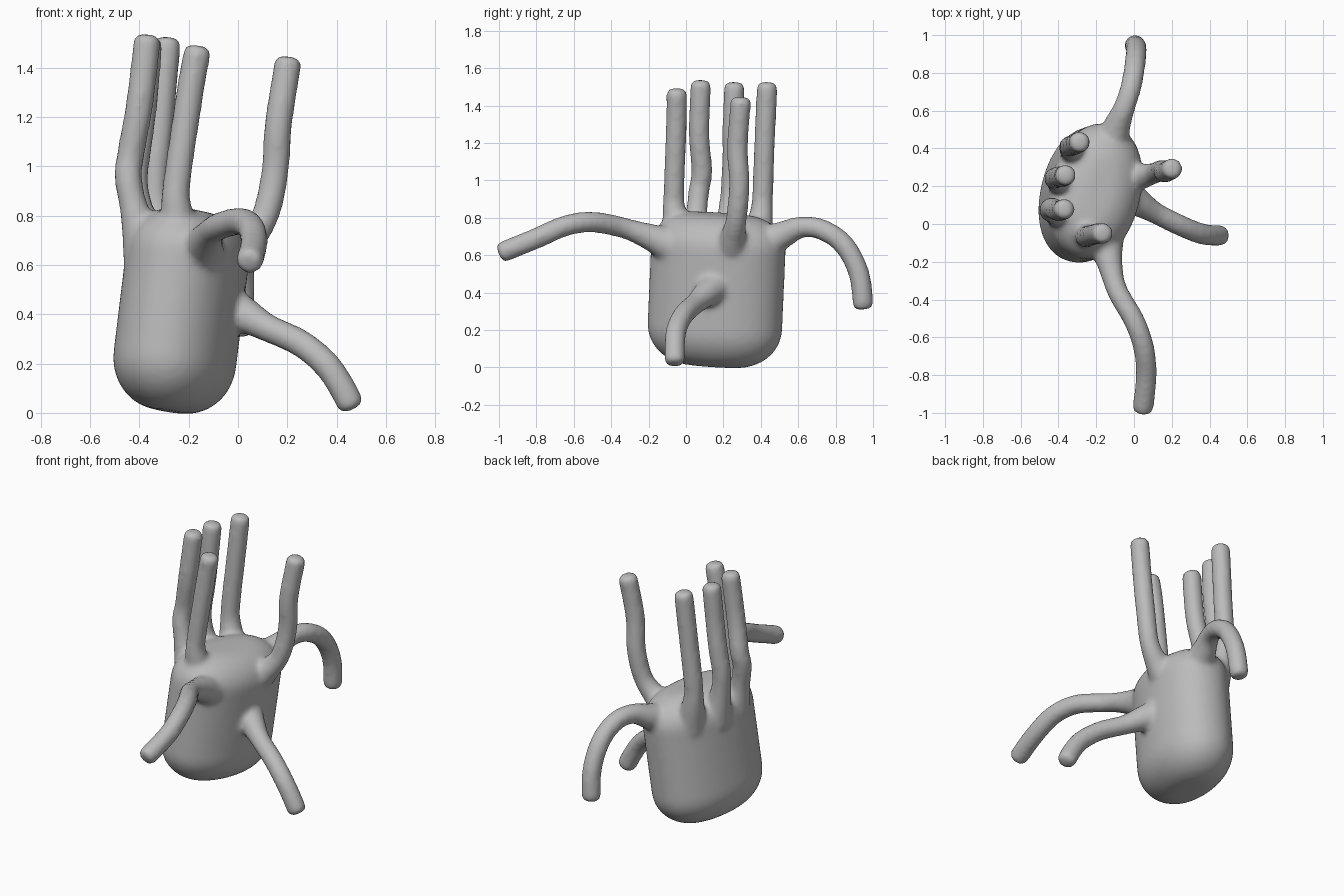
import bpy, bmesh, math
from mathutils import Vector, Matrix

if "Cube" in bpy.data.objects:
    bpy.data.objects.remove(bpy.data.objects["Cube"])

grey = bpy.data.materials.new("plain grey")
grey.diffuse_color = (0.5, 0.5, 0.5, 1)
grey.use_nodes = True
grey.node_tree.nodes["Principled BSDF"].inputs["Base Color"].default_value = grey.diffuse_color
bm = bmesh.new()


def loft(rings):
    """Closed skin through a list of equally sized vertex rings."""
    loops = [[bm.verts.new(p) for p in ring] for ring in rings]
    n = len(loops[0])
    for lo, hi in zip(loops, loops[1:]):
        for i in range(n):
            j = (i + 1) % n
            bm.faces.new((lo[i], lo[j], hi[j], hi[i]))
    bm.faces.new(loops[0][::-1])
    bm.faces.new(loops[-1])


def spline(pts, steps=8):
    """Catmull-Rom samples through the points."""
    p = [Vector(q) for q in pts]
    p = [2 * p[0] - p[1]] + p + [2 * p[-1] - p[-2]]
    out = []
    for a, b, c, d in zip(p, p[1:], p[2:], p[3:]):
        for k in range(steps):
            t = k / steps
            out.append(0.5 * (2 * b + (c - a) * t + (2 * a - 5 * b + 4 * c - d) * t * t
                              + (3 * b - a - 3 * c + d) * t ** 3))
    return out + [p[-2]]


def limb(pts, r=0.056, flare=0.042, sides=20):
    """Round limb, flared at its root and rounded off at its tip."""
    path = spline(pts)
    tip, aim = path[-1], (path[-1] - path[-2]).normalized()
    path = [q for q in path if (tip - q).dot(aim) > 0.04 or (tip - q).length > 0.08]
    radii, run = [], 0
    for i, q in enumerate(path):
        run += (q - path[i - 1]).length if i else 0
        radii.append(r + flare * max(0, 1 - run / 0.26) ** 1.5)
    for back, k in ((0.03, 1), (0.014, 0.93), (0.004, 0.75), (0, 0.5)):
        path.append(tip - aim * back)
        radii.append(r * k)
    rings, side = [], None
    for i, q in enumerate(path):
        d = (path[min(i + 1, len(path) - 1)] - path[max(i - 1, 0)]).normalized()
        side = d.orthogonal() if side is None else side - d * side.dot(d)
        side.normalize()
        up = d.cross(side)
        rings.append([q + radii[i] * (side * math.cos(t) + up * math.sin(t))
                      for t in (2 * math.pi * k / sides for k in range(sides))])
    loft(rings)


# Body: leaning, rounded oval block
A, B, H, N = 0.24, 0.364, 0.82, 48
lean = (Matrix.Translation((-0.232, 0.163, 0.414)) @ Matrix.Rotation(math.radians(7), 4, 'Y')
        @ Matrix.Rotation(math.radians(-2.5), 4, 'X') @ Matrix.Rotation(math.radians(-13), 4, 'Z')
        @ Matrix.Translation((0, 0, -0.41)))
profile = []
for k in range(9):
    a = math.pi / 2 * k / 8
    profile.append((0.21 * (1 - math.cos(a)), 0.19 * (1 - math.sin(a)), 1.25))
for k in range(9):
    a = math.pi / 2 * k / 8
    profile.append((H - 0.18 * (1 - math.sin(a)), 0.19 * (1 - math.cos(a)), 1.15))
power = lambda v: math.copysign(abs(v) ** (2 / 2.15), v)
loft([[lean @ Vector(((A - d) * power(math.cos(t)), (B - d * s) * power(math.sin(t)), z))
       for t in (2 * math.pi * k / N for k in range(N))] for z, d, s in profile])

# Upright limbs
limb([(-0.24, -0.03, 0.66), (-0.25, -0.06, 0.82), (-0.25, -0.065, 0.92),
      (-0.21, -0.055, 1.2), (-0.185, -0.05, 1.36), (-0.16, -0.05, 1.49)])
limb([(-0.37, 0.05, 0.62), (-0.415, 0.055, 0.8), (-0.445, 0.07, 0.95), (-0.435, 0.085, 1.05),
      (-0.40, 0.07, 1.25), (-0.365, 0.08, 1.535)])
limb([(-0.36, 0.22, 0.65), (-0.40, 0.23, 0.8), (-0.42, 0.24, 0.95), (-0.40, 0.25, 1.12),
      (-0.38, 0.25, 1.28), (-0.36, 0.26, 1.525)])
limb([(-0.29, 0.37, 0.65), (-0.33, 0.40, 0.8), (-0.34, 0.41, 0.93),
      (-0.315, 0.42, 1.2), (-0.285, 0.435, 1.525)])
limb([(-0.06, 0.24, 0.60), (0.03, 0.25, 0.69), (0.11, 0.27, 0.8), (0.15, 0.285, 0.98),
      (0.165, 0.275, 1.18), (0.207, 0.295, 1.445)])
# Front limb
limb([(-0.15, -0.08, 0.65), (-0.13, -0.2, 0.70), (-0.09, -0.35, 0.75), (0, -0.51, 0.777),
      (0.05, -0.65, 0.755), (0.065, -0.8, 0.69), (0.045, -1.0, 0.608)])
# Back limb
limb([(-0.12, 0.42, 0.66), (-0.09, 0.52, 0.71), (-0.05, 0.62, 0.75), (-0.015, 0.73, 0.735),
      (0.005, 0.845, 0.655), (0.012, 0.925, 0.5), (0.003, 0.95, 0.31)])
# Side limb
limb([(-0.06, 0.17, 0.44), (0.03, 0.11, 0.395), (0.12, 0.055, 0.345), (0.25, -0.01, 0.285),
      (0.35, -0.05, 0.205), (0.415, -0.06, 0.115), (0.467, -0.06, 0.015)])

mesh = bpy.data.meshes.new("body_with_limbs")
bm.to_mesh(mesh)
bm.free()
mesh.materials.append(grey)
body = bpy.data.objects.new("body_with_limbs", mesh)
bpy.context.collection.objects.link(body)

# Fuse into one skin with soft joints
remesh = body.modifiers.new("fuse", 'REMESH')
remesh.mode = 'VOXEL'
remesh.voxel_size = 0.015
remesh.use_smooth_shade = True
soften = body.modifiers.new("soften", 'SMOOTH')
soften.factor, soften.iterations = 0.5, 8
